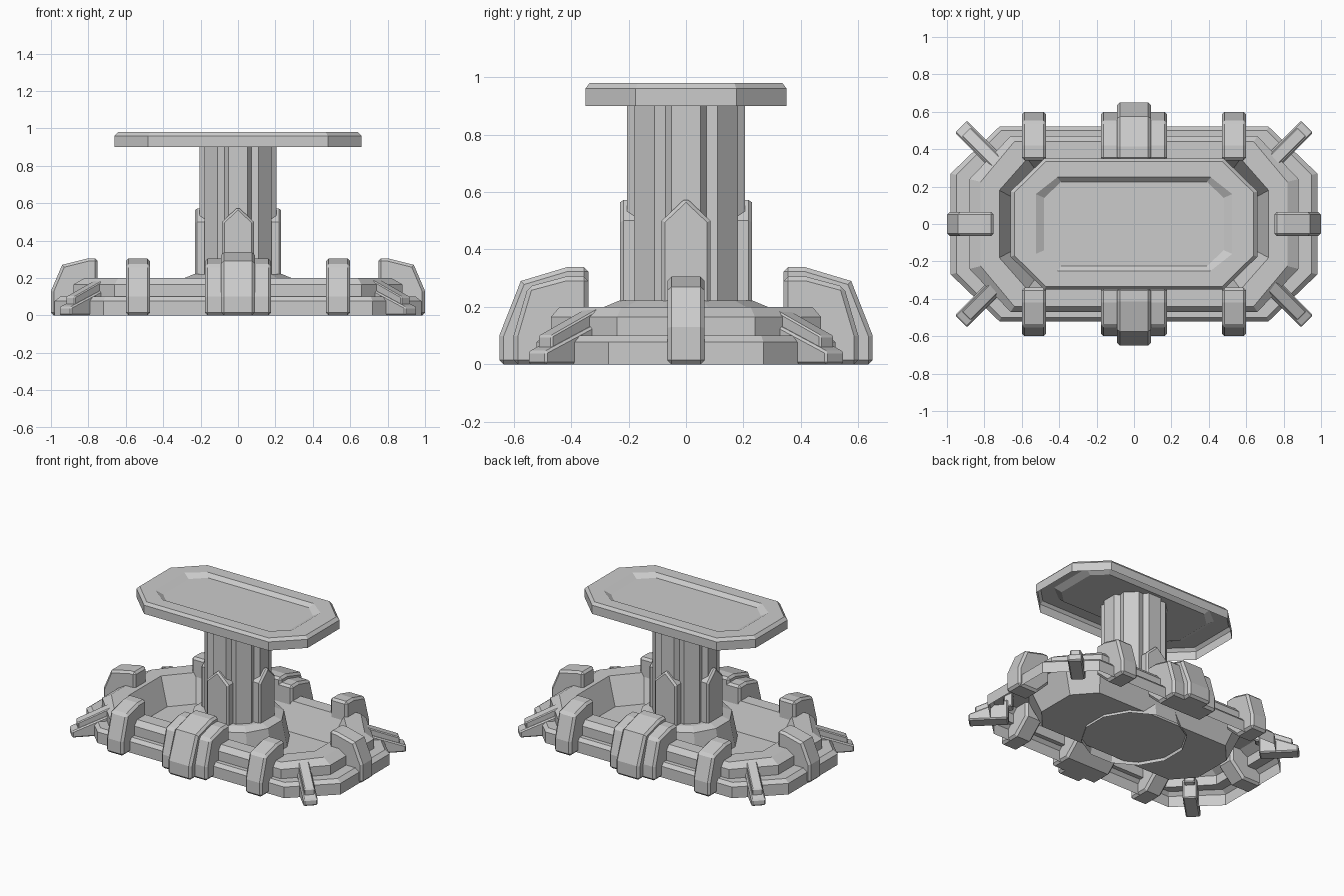
import bpy, bmesh
from math import pi, cos, sin, atan2
from mathutils import Matrix

if "Cube" in bpy.data.objects:
    bpy.data.objects.remove(bpy.data.objects["Cube"])


def finish(name, bm, matrix=None, bevel=0):
    bmesh.ops.recalc_face_normals(bm, faces=bm.faces)
    me = bpy.data.meshes.new(name)
    bm.to_mesh(me)
    bm.free()
    ob = bpy.data.objects.new(name, me)
    bpy.context.collection.objects.link(ob)
    if matrix:
        ob.matrix_world = matrix
    if bevel:
        m = ob.modifiers.new("chamfer", 'BEVEL')
        m.width, m.segments, m.limit_method = bevel, 1, 'ANGLE'
        m.angle_limit = 1.0
    return ob


def loft(name, rings, cap_last=True):
    """Skin between stacked loops of points; the bottom stays open."""
    bm = bmesh.new()
    loops = [[bm.verts.new(p) for p in r] for r in rings]
    for a, b in zip(loops, loops[1:]):
        n = len(a)
        for i in range(n):
            bm.faces.new((a[i], a[(i + 1) % n], b[(i + 1) % n], b[i]))
    if cap_last:
        bm.faces.new(loops[-1])
    return finish(name, bm)


def octagon(x, y, cx, cy, z):
    return [(x, -cy, z), (x, cy, z), (cx, y, z), (-cx, y, z),
            (-x, cy, z), (-x, -cy, z), (-cx, -y, z), (cx, -y, z)]


def circle(r, z, n=12):
    return [(r * cos((i + .5) * 2 * pi / n), r * sin((i + .5) * 2 * pi / n), z)
            for i in range(n)]


def prism(name, profile, y0, y1, loc=(0, 0, 0), angle=0, bevel=0):
    """Extrude an (x, z) profile from y0 to y1, then place it."""
    bm = bmesh.new()
    face = bm.faces.new([bm.verts.new((u, y0, z)) for u, z in profile])
    ext = bmesh.ops.extrude_face_region(bm, geom=[face])["geom"]
    for v in ext:
        if isinstance(v, bmesh.types.BMVert):
            v.co.y = y1
    return finish(name, bm, Matrix.Translation(loc) @ Matrix.Rotation(angle, 4, 'Z'), bevel)


# stepped base with sunken basin
loft("base_basin", [octagon(*r) for r in (
    (.98, .52, .72, .27, 0), (.98, .52, .72, .27, .077), (.95, .50, .71, .262, .10),
    (.88, .47, .66, .24, .10), (.88, .47, .66, .24, .165), (.82, .44, .64, .225, .20),
    (.72, .35, .57, .18, .20), (.645, .28, .52, .14, .02))])

# hub under the column
loft("column_hub", [circle(.335, 0), circle(.295, .20), circle(.24, .222)])

# fluted column: eight flat ribs with shallow grooves
section = []
for i in range(8):
    a = i * pi / 4
    for r, t in ((.205, -.05), (.205, .05), (.193, pi / 8)):
        b = a + (t if r < .2 else atan2(t, r))
        rr = .188 if r < .2 else (r * r + t * t) ** .5
        section.append((rr * cos(b), rr * sin(b)))
loft("column", [[(x, y, z) for x, y in section] for z in (.2, .955)])

# pointed panels on four sides of the column
panel = [(-.085, .2), (.085, .2), (.085, .5), (0, .58), (-.085, .5)]
for i in range(4):
    prism("column_panel", panel, .15, .23, angle=i * pi / 2, bevel=.012)

# table top: open shell with a shallow recess
loft("table_top", [octagon(*r) for r in (
    (.66, .35, .48, .175, .90), (.66, .35, .48, .175, .96), (.64, .335, .47, .168, .98),
    (.525, .25, .41, .16, .98), (.48, .225, .39, .14, .955))])

# clamps over the rim: profile runs outward from the rim's inner edge
side = [(.34, .1), (.34, .305), (.42, .305), (.55, .27), (.60, .10), (.60, 0), (.45, 0)]
big = [(.34, .1), (.34, .338), (.415, .338), (.575, .29), (.65, .10), (.65, 0), (.45, 0)]
end = [(.75, .1), (.75, .305), (.80, .305), (.94, .27), (1.0, .13), (1.0, 0), (.85, 0)]
for s in (1, -1):
    ang = s * pi / 2
    for x in (-.535, .535):
        prism("side_clamp", side, -.065, .065, (x, 0, 0), ang, .015)
    prism("center_clamp_flank", side, -.177, .177, (0, 0, 0), ang, .015)
    prism("center_clamp", big, -.09, .09, (0, 0, 0), ang, .015)
    prism("end_clamp", end, -.065, .065, (0, 0, 0), 0 if s > 0 else pi, .015)

# two-layer sloping struts on the four corners
lower = [(0, 0), (0, .045), (-.25, .14), (-.25, 0)]
upper = [(-.04, .04), (-.04, .10), (-.28, .197), (-.28, .10)]
for sx in (1, -1):
    for sy in (1, -1):
        loc, ang = (.925 * sx, .52 * sy, 0), atan2(sy, sx)
        prism("corner_strut_lower", lower, -.046, .046, loc, ang, .008)
        prism("corner_strut_upper", upper, -.034, .034, loc, ang, .006)
